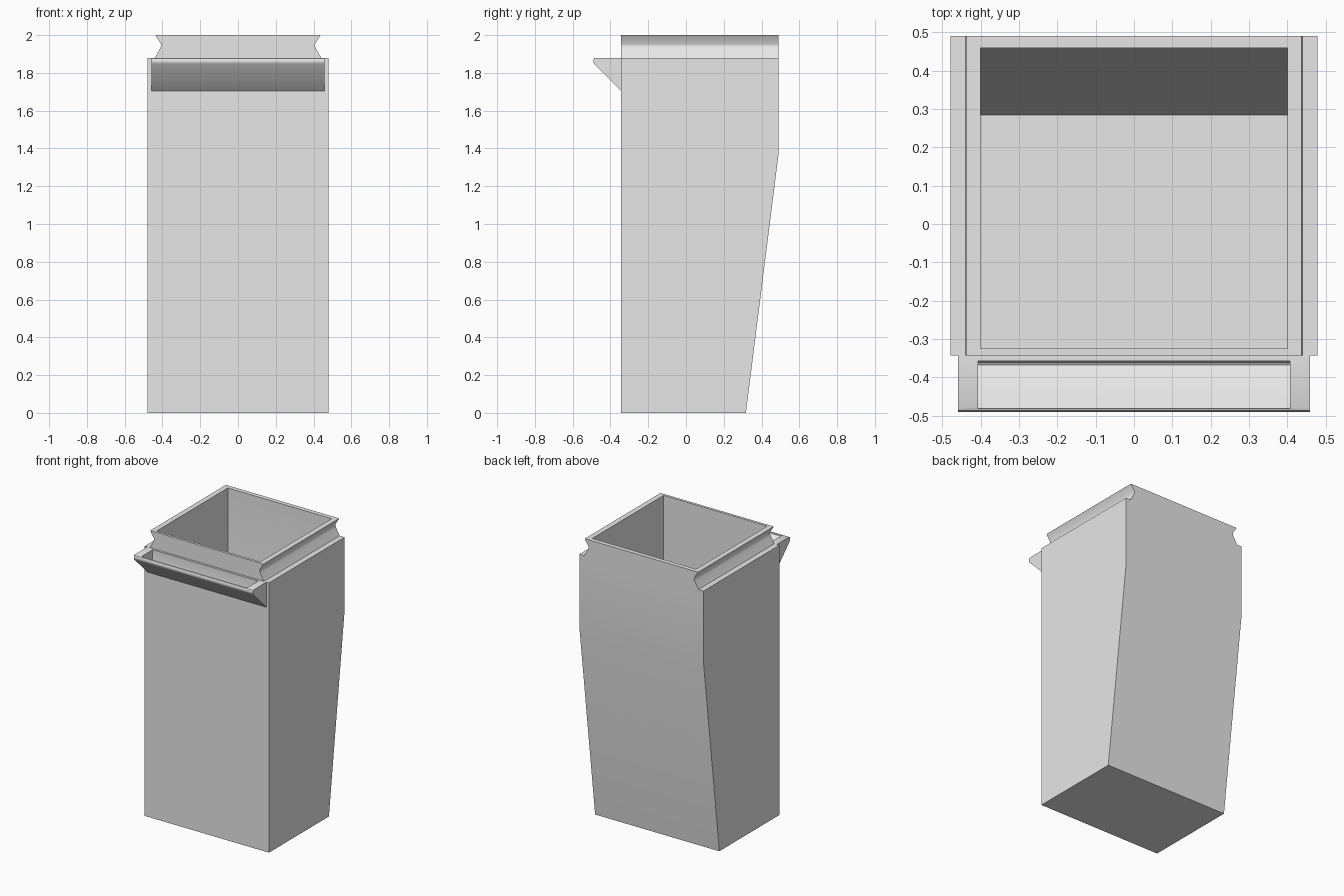
import bpy
import bmesh
import math

cube = bpy.data.objects.get("Cube")
if cube:
    bpy.data.objects.remove(cube, do_unlink=True)

grey = bpy.data.materials.new("light_grey")
grey.use_nodes = True
grey.diffuse_color = (0.8, 0.8, 0.8, 1)
grey.node_tree.nodes["Principled BSDF"].inputs["Base Color"].default_value = (0.8, 0.8, 0.8, 1)


def prism(name, profile, axis, start, end):
    """Extrude a closed profile (side, z) along the x or y axis."""
    bm = bmesh.new()
    rings = []
    for d in (start, end):
        rings.append([bm.verts.new((d, s, z) if axis == "X" else (s, d, z))
                      for s, z in profile])
    bm.faces.new(rings[0])
    bm.faces.new(rings[1][::-1])
    n = len(profile)
    for i in range(n):
        j = (i + 1) % n
        bm.faces.new((rings[0][i], rings[1][i], rings[1][j], rings[0][j]))
    bmesh.ops.recalc_face_normals(bm, faces=bm.faces)
    mesh = bpy.data.meshes.new(name)
    bm.to_mesh(mesh)
    bm.free()
    mesh.materials.append(grey)
    obj = bpy.data.objects.new(name, mesh)
    bpy.context.collection.objects.link(obj)
    return obj


def select(obj):
    bpy.ops.object.select_all(action="DESELECT")
    obj.select_set(True)
    bpy.context.view_layer.objects.active = obj


def combine(obj, tool, operation):
    """Apply a boolean and remove the tool object."""
    mod = obj.modifiers.new(operation.lower(), "BOOLEAN")
    mod.operation = operation
    mod.solver = "EXACT"
    mod.object = tool
    select(obj)
    bpy.ops.object.modifier_apply(modifier=mod.name)
    bpy.data.objects.remove(tool, do_unlink=True)


FRONT, BACK, SHOULDER = -0.343, 0.491, 1.88

# Tapered bin body
body = prism("bin_body", [(FRONT, 0), (0.317, 0), (BACK, 1.38),
                          (BACK, SHOULDER), (FRONT, SHOULDER)], "X", -0.479, 0.479)

# Neck with a rounded groove along each side
right_edge = [(0.44, 1.8), (0.44, SHOULDER), (0.412, 1.93), (0.407, 1.942),
              (0.408, 1.953), (0.437, 2.0)]
left_edge = [(-x, z) for x, z in reversed(right_edge)]
neck = prism("neck", right_edge + left_edge, "Y", FRONT, BACK)
combine(body, neck, "UNION")

# Hollow inside that follows the sloping back
cavity = prism("cavity", [(-0.325, 0.03), (0.285, 0.03), (0.46, 1.38),
                          (0.46, 2.1), (-0.325, 2.1)], "X", -0.4, 0.4)
combine(body, cavity, "DIFFERENCE")

# Wedge-shaped front lip with a rounded nose
lip = prism("front_lip", [(FRONT, 1.705), (-0.487, 1.848), (-0.491, 1.858), (-0.491, 1.87),
                          (-0.487, 1.877), (-0.48, SHOULDER), (FRONT, SHOULDER)],
            "X", -0.459, 0.459)

# Trough in the lip
trough = prism("trough", [(-0.358, 1.95), (-0.358, 1.775), (-0.361, 1.766), (-0.368, 1.762),
                          (-0.376, 1.765), (-0.481, 1.868), (-0.481, 1.95)],
               "X", -0.407, 0.407)
combine(lip, trough, "DIFFERENCE")

for part in (body, lip):
    select(part)
    bpy.ops.object.shade_smooth_by_angle(angle=math.radians(30))
